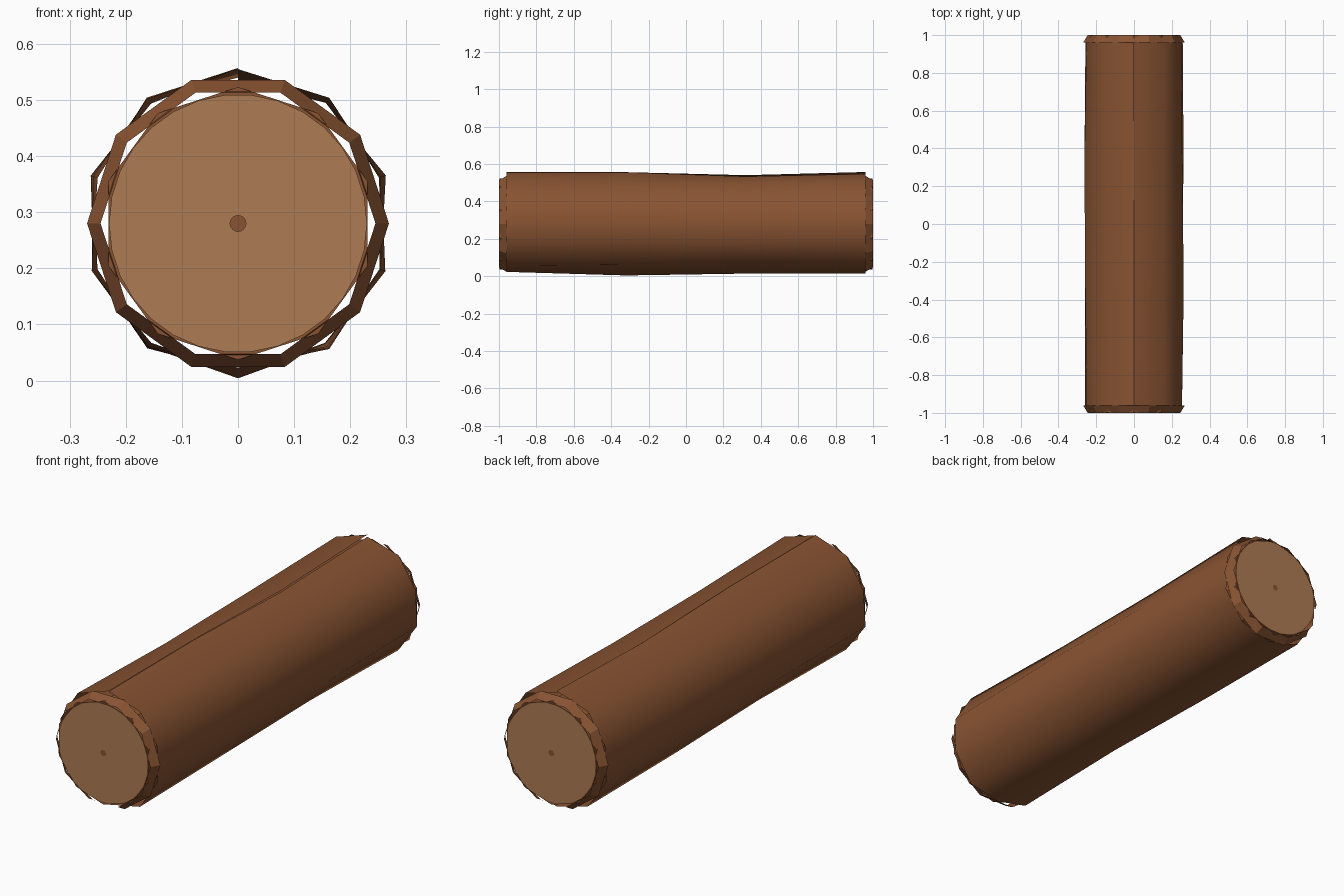
import bpy, bmesh, math

if "Cube" in bpy.data.objects:
    bpy.data.objects.remove(bpy.data.objects["Cube"])

N = 10          # sides of the log
CZ = 0.28       # height of the log axis


def material(name, rgb):
    m = bpy.data.materials.new(name)
    m.diffuse_color = (*rgb, 1)
    m.use_nodes = True
    m.node_tree.nodes["Principled BSDF"].inputs["Base Color"].default_value = m.diffuse_color
    return m


bark = material("bark brown", (0.25, 0.088, 0.032))
wood = material("cut wood tan", (0.42, 0.20, 0.087))


def make(name, bm, mat, smooth=False):
    me = bpy.data.meshes.new(name)
    bm.to_mesh(me)
    bm.free()
    me.materials.append(mat)
    for p in me.polygons:
        p.use_smooth = smooth
    ob = bpy.data.objects.new(name, me)
    bpy.context.collection.objects.link(ob)
    return ob


def point(r, deg, y):
    a = math.radians(deg)
    return (r * math.cos(a), y, CZ + r * math.sin(a))


def loft(name, rings, mat, start, closed=True, caps=False, smooth=False):
    """Skin rings of (y, list of radii) along the y axis."""
    bm = bmesh.new()
    rows = []
    for y, radii in rings:
        step = 360 / (len(radii) if closed else len(radii) - 1)
        rows.append([bm.verts.new(point(r, start + i * step, y)) for i, r in enumerate(radii)])
    n = len(rows[0])
    for a, b in zip(rows, rows[1:]):
        for i in range(n if closed else n - 1):
            j = (i + 1) % n
            bm.faces.new((a[i], b[i], b[j], a[j]))
    if caps:
        bm.faces.new(rows[0])
        bm.faces.new(rows[-1][::-1])
    # make every side face point away from the axis
    bm.normal_update()
    for f in bm.faces:
        c = f.calc_center_median()
        out = c.copy()
        out.z -= CZ
        if abs(f.normal.y) < 0.9:
            out.y = 0
        if f.normal.dot(out) < 0:
            f.normal_flip()
    return make(name, bm, mat, smooth)


# Uneven bark shell, left split open along the top seam
top_left = [0.276, 0.276, 0.260, 0.277]
top_right = [0.274, 0.275, 0.253, 0.267]
bottom = [0.257, 0.276, 0.266, 0.265]
rings = []
for k, y in enumerate((-0.96, -0.32, 0.32, 0.96)):
    radii = [0.270 + 0.007 * math.sin(2.3 * i + 1.9 * k) for i in range(N + 1)]
    radii[0], radii[5], radii[N] = top_left[k], bottom[k], top_right[k]
    rings.append((y, radii))
loft("bark_shell", rings, bark, 90, closed=False, smooth=True)

# Inner core
loft("log_core", [(-0.997, [0.243] * N), (0.997, [0.243] * N)], bark, 90, caps=True)

for side, label in ((-1, "front"), (1, "back")):
    # Sloping rim at the end of the bark
    loft(label + "_rim", [(side * 0.96, [0.269] * N), (side, [0.245] * N)], bark, 0)

    # Cut wood face with a small pith hole in the middle
    bm = bmesh.new()
    seg = 30
    inner = [bm.verts.new(point(0.014, i * 360 / seg, side)) for i in range(seg)]
    outer = [bm.verts.new(point(0.230, i * 360 / seg, side)) for i in range(seg)]
    for i in range(seg):
        j = (i + 1) % seg
        f = bm.faces.new((inner[i], outer[i], outer[j], inner[j]))
        f.normal_update()
        if f.normal.y * side < 0:
            f.normal_flip()
    make(label + "_cut_face", bm, wood)
